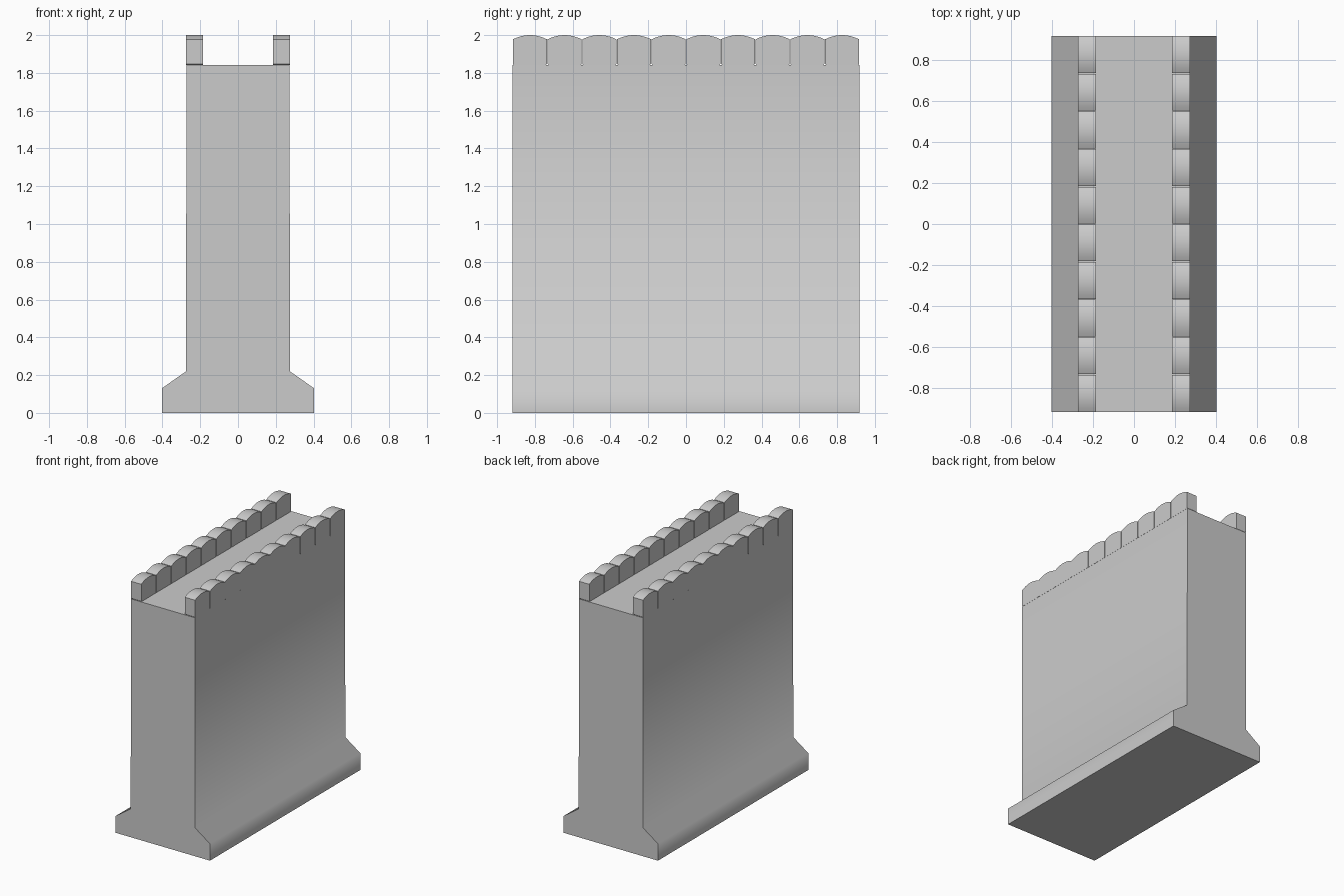
import bpy, bmesh, math

if "Cube" in bpy.data.objects:
    bpy.data.objects.remove(bpy.data.objects["Cube"])

HALF_LEN = 0.918
COUNT = 10
PITCH = 2 * HALF_LEN / COUNT


def prism(name, outline, direction, smooth_angle):
    """Extrude a closed planar outline along a vector."""
    bm = bmesh.new()
    face = bm.faces.new([bm.verts.new(p) for p in outline])
    res = bmesh.ops.extrude_face_region(bm, geom=[face])
    moved = [g for g in res["geom"] if isinstance(g, bmesh.types.BMVert)]
    bmesh.ops.translate(bm, verts=moved, vec=direction)
    bmesh.ops.recalc_face_normals(bm, faces=bm.faces)
    mesh = bpy.data.meshes.new(name)
    bm.to_mesh(mesh)
    bm.free()
    obj = bpy.data.objects.new(name, mesh)
    bpy.context.collection.objects.link(obj)
    bpy.ops.object.select_all(action='DESELECT')
    obj.select_set(True)
    bpy.context.view_layer.objects.active = obj
    bpy.ops.object.shade_smooth_by_angle(angle=math.radians(smooth_angle))
    return obj


# Wall body with flared footing
side = [(0.403, 0), (0.403, 0.13), (0.275, 0.22), (0.273, 1.843)]
profile = side + [(-x, z) for x, z in reversed(side)]
prism("wall_body", [(x, -HALF_LEN, z) for x, z in profile],
      (0, 2 * HALF_LEN, 0), 60)

# Round-topped merlon outline in the yz plane, with chamfered lower corners
HALF_W = PITCH / 2 - 0.002
CHAMFER = 0.005
SEGMENTS = 10
outline = [(-HALF_W + CHAMFER, 1.842), (HALF_W - CHAMFER, 1.842),
           (HALF_W, 1.842 + CHAMFER)]
for i in range(SEGMENTS + 1):
    t = 1 - 2 * i / SEGMENTS
    outline.append((HALF_W * t, 2.0 - 0.022 * t * t))
outline.append((-HALF_W, 1.842 + CHAMFER))

# Two parapet rows of merlons
for label, x in (("left", -0.274), ("right", 0.186)):
    for k in range(COUNT):
        yc = -HALF_LEN + (k + 0.5) * PITCH
        prism(f"merlon_{label}_{k + 1}",
              [(x, yc + y, z) for y, z in outline], (0.088, 0, 0), 30)
